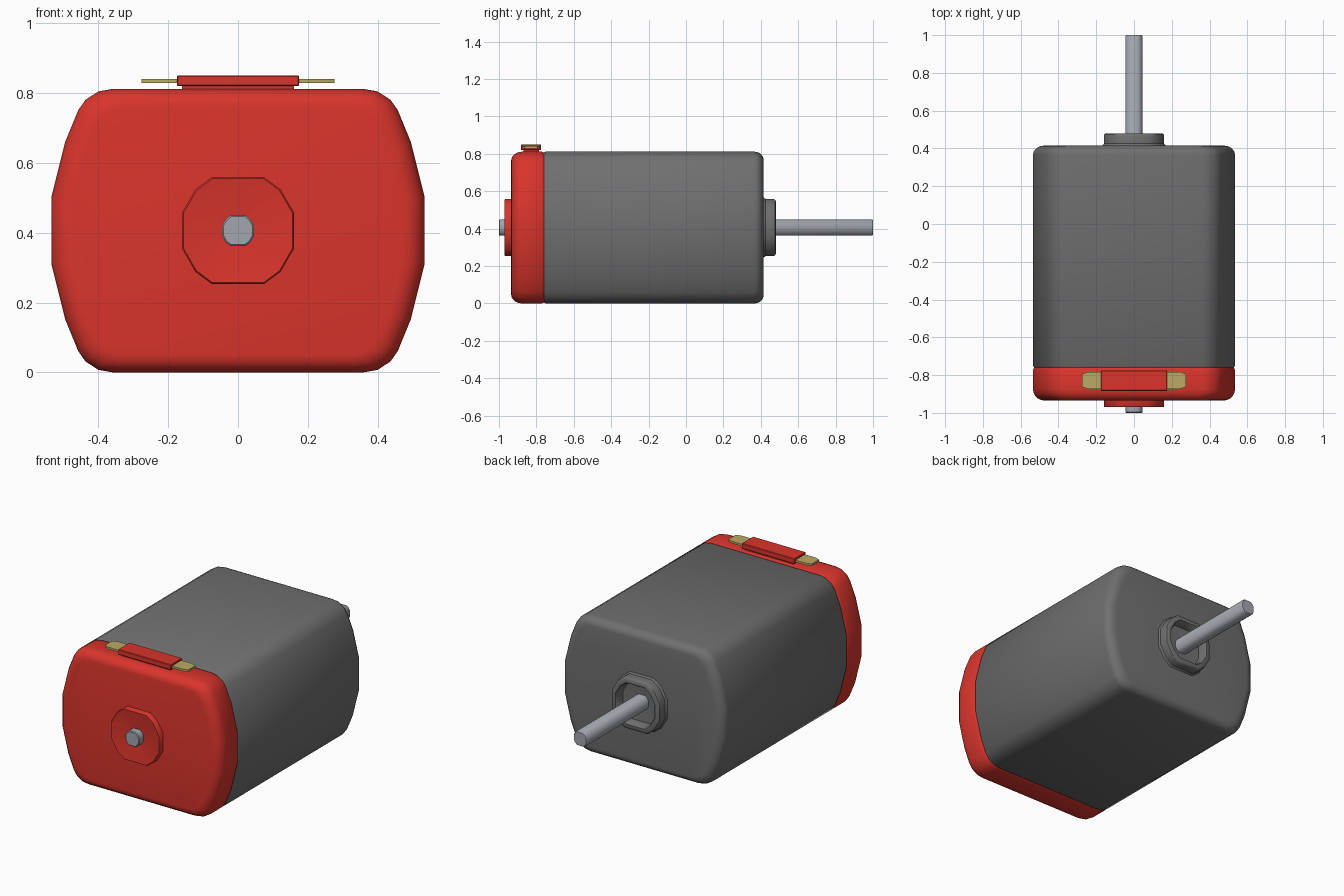
import bpy, bmesh, math

if "Cube" in bpy.data.objects:
    bpy.data.objects.remove(bpy.data.objects["Cube"])

ZC = 0.406  # height of the motor axis


def material(name, rgb):
    m = bpy.data.materials.new(name)
    m.diffuse_color = (*rgb, 1)
    m.use_nodes = True
    m.node_tree.nodes["Principled BSDF"].inputs["Base Color"].default_value = m.diffuse_color
    return m


RED = material("red_plastic", (0.7, 0.035, 0.025))
GOLD = material("brass", (0.5, 0.4, 0.13))
STEEL = material("steel", (0.36, 0.38, 0.42))
GREY = material("dark_grey", (0.16, 0.16, 0.16))


def mirror_quarter(q):
    """Full outline from the first-quadrant points, listed from the side to the top."""
    return (q + [(-x, z) for x, z in reversed(q)] + [(-x, -z) for x, z in q]
            + [(x, -z) for x, z in reversed(q)])


def finish(name, bm, mat, angle=40):
    bmesh.ops.recalc_face_normals(bm, faces=bm.faces)
    me = bpy.data.meshes.new(name)
    bm.to_mesh(me)
    bm.free()
    ob = bpy.data.objects.new(name, me)
    bpy.context.collection.objects.link(ob)
    me.materials.append(mat)
    bpy.ops.object.select_all(action='DESELECT')
    ob.select_set(True)
    bpy.context.view_layer.objects.active = ob
    bpy.ops.object.shade_smooth_by_angle(angle=math.radians(angle))
    return ob


def loft(name, outline, stations, mat):
    """Skin the outline along y through (y, scale) stations and cap both ends."""
    bm = bmesh.new()
    rings = [[bm.verts.new((x * s, y, ZC + z * s)) for x, z in outline]
             for y, s in stations]
    n = len(outline)
    for a, b in zip(rings, rings[1:]):
        for i in range(n):
            j = (i + 1) % n
            bm.faces.new((a[i], a[j], b[j], b[i]))
    bm.faces.new(rings[0])
    bm.faces.new(rings[-1])
    return finish(name, bm, mat)


def round_edge(y, direction, depth, shrink, steps=5):
    """Quarter-round stations that end flat at y."""
    out = []
    for i in range(steps + 1):
        a = math.pi / 2 * i / steps
        out.append((y - direction * depth * (1 - math.sin(a)),
                    1 - shrink * (1 - math.cos(a))))
    return out


def slab(name, corners, z0, z1, mat, bevel=0.0):
    bm = bmesh.new()
    f = bm.faces.new([bm.verts.new((x, y, z0)) for x, y in corners])
    up = bmesh.ops.extrude_face_region(bm, geom=[f])["geom"]
    bmesh.ops.translate(bm, vec=(0, 0, z1 - z0),
                        verts=[v for v in up if isinstance(v, bmesh.types.BMVert)])
    if bevel:
        bmesh.ops.bevel(bm, geom=bm.edges[:], offset=bevel, segments=1, affect='EDGES')
    return finish(name, bm, mat, 30)


def rect(hx, y0, y1):
    return [(-hx, y0), (hx, y0), (hx, y1), (-hx, y1)]


CASE = mirror_quarter([(0.535, 0.095), (0.495, 0.255), (0.458, 0.345),
                       (0.437, 0.375), (0.40, 0.399), (0.36, 0.406)])
ROUND = mirror_quarter([(0.16, 0.052), (0.122, 0.118), (0.075, 0.153)])

# Metal can with rounded rear edge
loft("motor_can", CASE, [(-0.765, 0.98), (-0.75, 1)]
     + round_edge(0.415, 1, 0.05, 0.11), GREY)

# Plastic end cap with rounded front edge
loft("end_cap", CASE, [(-0.752, 0.975), (-0.757, 0.985), (-0.772, 1)]
     + round_edge(-0.935, -1, 0.06, 0.12), RED)

# Rear bearing cup, hollow around the shaft
loft("rear_bearing_cup", ROUND, [(0.40, 1.06), (0.416, 1.05), (0.425, 1), (0.465, 1),
     (0.475, 0.98), (0.48, 0.93), (0.48, 0.81), (0.472, 0.77), (0.425, 0.74),
     (0.418, 0.25)], GREY)

# Front bearing boss, shallow dish towards the shaft
loft("front_bearing_boss", ROUND, [(-0.92, 1), (-0.965, 1), (-0.97, 0.975),
     (-0.955, 0.27)], RED)

# Shaft through the whole motor
loft("shaft", ROUND, [(-1, 0.26), (-0.996, 0.285), (0.993, 0.285), (1, 0.255)], STEEL)

# Terminal holder on the cap
slab("terminal_holder_base", rect(0.16, -0.87, -0.785), 0.80, 0.825, RED)
slab("terminal_holder", rect(0.175, -0.883, -0.775), 0.82, 0.851, RED, 0.003)

# Brass terminals on both sides
for side, s in (("left", -1), ("right", 1)):
    slab("terminal_" + side, [(s * 0.15, -0.873), (s * 0.245, -0.873), (s * 0.276, -0.862),
         (s * 0.276, -0.794), (s * 0.245, -0.783), (s * 0.15, -0.783)], 0.829, 0.841, GOLD)
